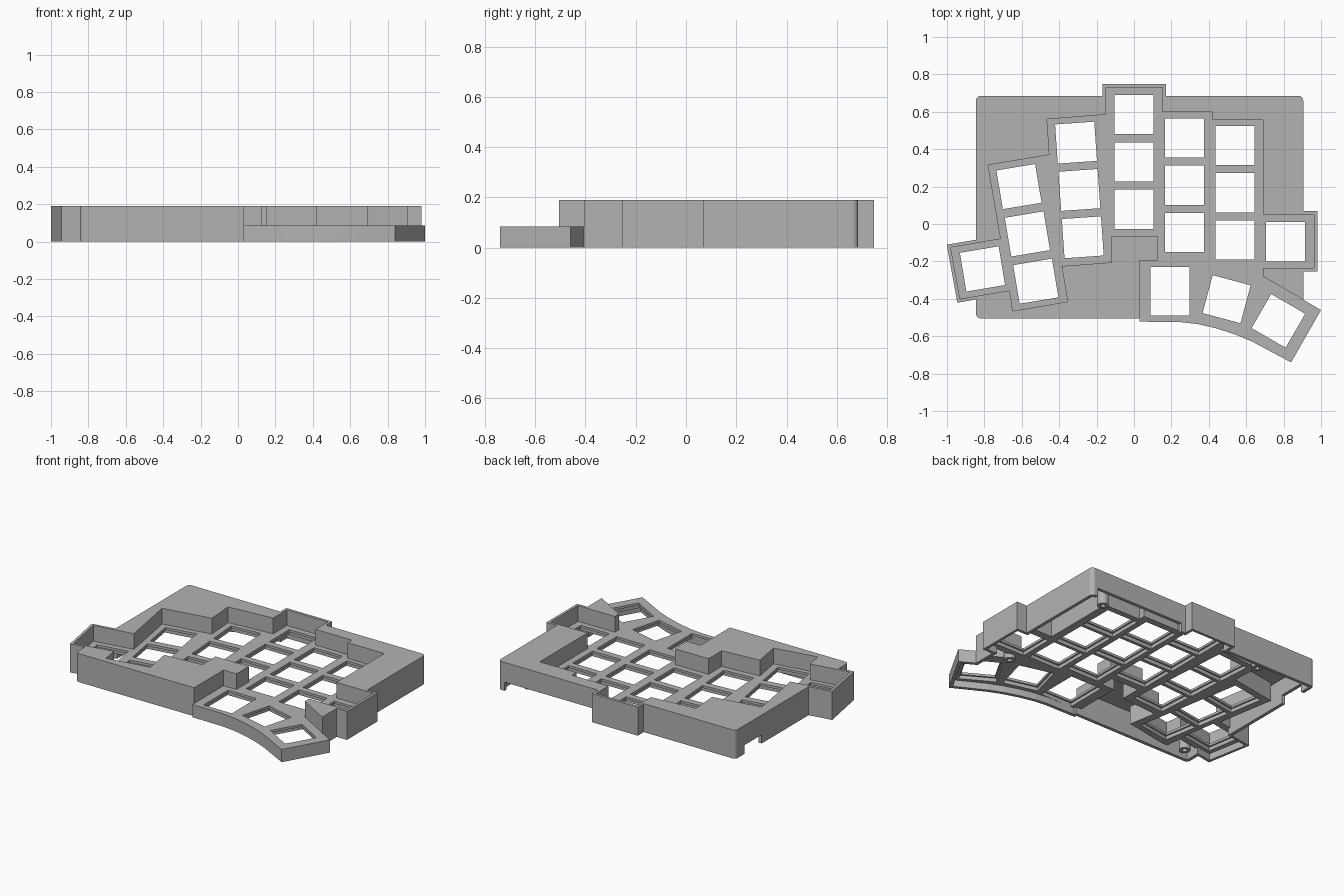
import bpy, bmesh, math
from mathutils import Vector, Matrix

cube = bpy.data.objects.get("Cube")
if cube:
    bpy.data.objects.remove(cube, do_unlink=True)

TOP, PLATE, UNDER = 0.19, 0.085, 0.045

grey = bpy.data.materials.new("mid_grey")
grey.use_nodes = True
grey.diffuse_color = (0.45, 0.45, 0.45, 1)
grey.node_tree.nodes["Principled BSDF"].inputs["Base Color"].default_value = (0.45, 0.45, 0.45, 1)


def offset(pts, d):
    """Mitred outward offset of a counter-clockwise outline."""
    out = []
    for i, p in enumerate(pts):
        p, a, b = Vector(p), Vector(pts[i - 1]), Vector(pts[(i + 1) % len(pts)])
        e, f = (p - a).normalized(), (b - p).normalized()
        n, m = Vector((e.y, -e.x)), Vector((f.y, -f.x))
        out.append(tuple(p + (n + m) * (d / (1 + n.dot(m)))))
    return out


def rounded_rect(x0, x1, y0, y1, r, steps=4):
    pts = []
    for k, (x, y) in enumerate([(x1 - r, y1 - r), (x0 + r, y1 - r), (x0 + r, y0 + r), (x1 - r, y0 + r)]):
        for s in range(steps + 1):
            a = (k + s / steps) * math.pi / 2
            pts.append((x + r * math.cos(a), y + r * math.sin(a)))
    return pts


def prisms(name, outlines, z0, z1):
    """One object holding an upright prism for every outline."""
    bm = bmesh.new()
    for pts in outlines:
        face = bm.faces.new([bm.verts.new((x, y, z0)) for x, y in pts])
        new = bmesh.ops.extrude_face_region(bm, geom=[face])["geom"]
        bmesh.ops.translate(bm, vec=(0, 0, z1 - z0),
                            verts=[v for v in new if isinstance(v, bmesh.types.BMVert)])
    bmesh.ops.recalc_face_normals(bm, faces=bm.faces)
    mesh = bpy.data.meshes.new(name)
    bm.to_mesh(mesh)
    bm.free()
    mesh.materials.append(grey)
    obj = bpy.data.objects.new(name, mesh)
    bpy.context.collection.objects.link(obj)
    return obj


def combine(target, tool, operation):
    mod = target.modifiers.new("bool", 'BOOLEAN')
    mod.operation, mod.solver, mod.object = operation, 'EXACT', tool
    bpy.context.view_layer.objects.active = target
    bpy.ops.object.modifier_apply(modifier=mod.name)
    bpy.data.objects.remove(tool, do_unlink=True)


def cut(target, outlines, z0, z1):
    combine(target, prisms("cutter", outlines, z0, z1), 'DIFFERENCE')


def add(target, outlines, z0, z1):
    combine(target, prisms("addition", outlines, z0, z1), 'UNION')


def box(x0, x1, y0, y1):
    return [(x0, y0), (x1, y0), (x1, y1), (x0, y1)]


def key(x, y, angle, w, h):
    rot = Matrix.Rotation(math.radians(angle), 2)
    return [tuple(rot @ Vector(c) + Vector((x, y))) for c in box(-w / 2, w / 2, -h / 2, h / 2)]


def disc(x, y, r, n=20):
    return [(x + r * math.cos(math.tau * i / n), y + r * math.sin(math.tau * i / n)) for i in range(n)]


# Outlines: finger opening, thumb cluster and main rounded block
fingers = [(-.15, .73), (-.15, .585), (-.465, .56), (-.452, .37), (-.78, .315), (-.712, -.08),
           (-.98, -.125), (-.93, -.4), (-.665, -.355), (-.648, -.465), (-.355, -.415),
           (-.387, -.225), (-.12, -.205), (-.12, -.065), (.125, -.065), (.125, -.235),
           (.962, -.235), (.962, .052), (.69, .052), (.69, .555), (.42, .555), (.42, .6),
           (.152, .6), (.152, .73)]
thumb = [(.03, -.195), (.03, -.522), (.25, -.525), (.34, -.535), (.44, -.558), (.54, -.59),
         (.63, -.628), (.84, -.74), (1, -.46), (.69, -.28), (.69, -.195)]
block = (-.845, .905, -.505, .685)
outer = rounded_rect(*block, .025)
inner = offset(outer, -.022)

# Tall case body with the key well cut out, then the low thumb cluster
case = prisms("keyboard_case", [outer], 0, TOP)
add(case, [offset(fingers, .018)], 0, TOP)
cut(case, [fingers], PLATE, 1)
cut(case, [thumb], PLATE, 1)
add(case, [thumb], 0, PLATE)

# Hollow underside, leaving walls around the key well
cavity = prisms("cavity", [inner], -.1, TOP - .022)
cut(cavity, [offset(fingers, .02)], UNDER, 1)
cut(cavity, [offset(thumb, .02)], UNDER, 1)
combine(case, cavity, 'DIFFERENCE')
cut(case, [fingers], -.1, UNDER)
cut(case, [offset(thumb, -.022)], -.1, UNDER)

# Screw bosses
bosses = [(.74, .59), (-.46, .61), (.75, -.275), (-.76, -.43)]
add(case, [disc(x, y, .035) for x, y in bosses], .02, TOP - .01)
cut(case, [disc(x, y, .015) for x, y in bosses], -.1, .12)

# Key openings: columns of three, then single keys
keys = []
for x, y, dx, angle in [(0, .585, 0, 0), (.27, .46, 0, 0), (.54, .42, 0, 0),
                        (-.31, .435, .018, 4), (-.615, .2, .045, 9.5)]:
    keys += [(x + dx * i, y - .253 * i, angle, .21) for i in range(3)]
keys += [(.81, -.095, 0, .21), (-.81, -.24, 9.5, .21),
         (.193, -.36, 0, .26), (.495, -.402, -15, .21), (.772, -.518, -30, .21)]
cut(case, [key(x, y, a, .21, h) for x, y, a, h in keys], -.1, 1)
cut(case, [key(x, y, a, .232, h + .022) for x, y, a, h in keys], -.1, PLATE - .016)

# Port openings in the back wall and the side wall
cut(case, [box(.2, .86, .64, .72), box(-.9, -.8, .41, .59)], -.1, .058)
